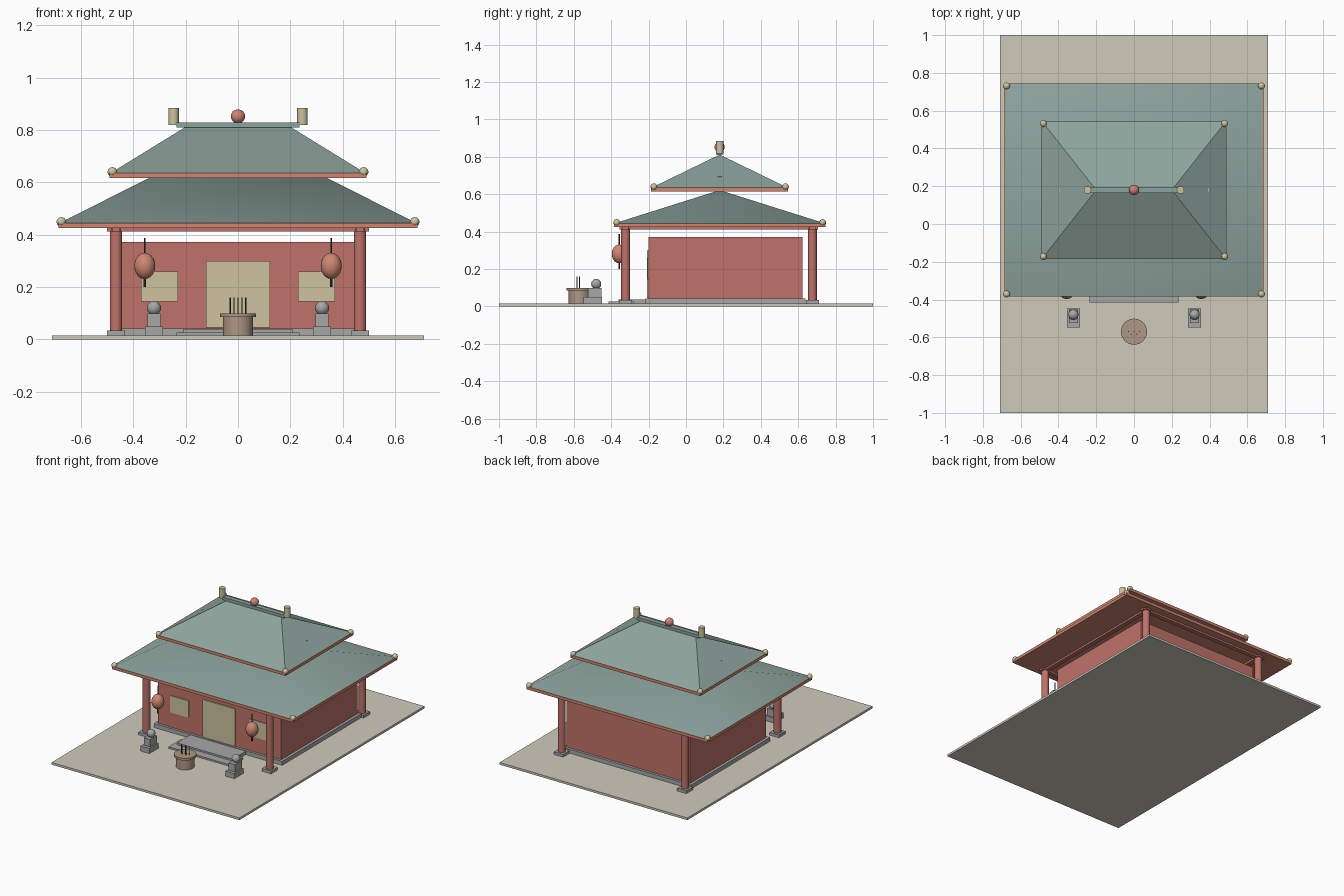
import bpy, bmesh, math

if "Cube" in bpy.data.objects:
    bpy.data.objects.remove(bpy.data.objects["Cube"])

CY = 0.18  # centre line of the building in y


def mat(name, r, g, b):
    m = bpy.data.materials.new(name)
    m.diffuse_color = (r, g, b, 1)
    m.use_nodes = True
    m.node_tree.nodes["Principled BSDF"].inputs["Base Color"].default_value = m.diffuse_color
    return m


RED = mat("red_paint", 0.52, 0.17, 0.14)
CORAL = mat("coral_trim", 0.62, 0.24, 0.17)
GREEN = mat("green_tile", 0.27, 0.37, 0.34)
CREAM = mat("cream", 0.62, 0.55, 0.35)
SAND = mat("sand", 0.63, 0.59, 0.50)
STONE = mat("stone", 0.38, 0.39, 0.38)
BRONZE = mat("bronze", 0.42, 0.31, 0.23)
DARK = mat("dark", 0.05, 0.05, 0.05)


def finish(o, name, m):
    o.name = name
    o.data.materials.append(m)
    return o


def smooth(o):
    bpy.ops.object.select_all(action='DESELECT')
    o.select_set(True)
    bpy.context.view_layer.objects.active = o
    bpy.ops.object.shade_smooth_by_angle(angle=math.radians(40))


def box(name, x0, x1, y0, y1, z0, z1, m):
    bpy.ops.mesh.primitive_cube_add(size=1, location=((x0 + x1) / 2, (y0 + y1) / 2, (z0 + z1) / 2))
    o = bpy.context.object
    o.scale = (x1 - x0, y1 - y0, z1 - z0)
    return finish(o, name, m)


def cyl(name, x, y, z0, z1, r, m, n=24):
    bpy.ops.mesh.primitive_cylinder_add(vertices=n, radius=r, depth=z1 - z0, location=(x, y, (z0 + z1) / 2))
    o = finish(bpy.context.object, name, m)
    smooth(o)
    return o


def ball(name, x, y, z, r, m, rz=None):
    bpy.ops.mesh.primitive_uv_sphere_add(segments=24, ring_count=14, radius=1, location=(x, y, z))
    o = bpy.context.object
    o.scale = (r, r, rz or r)
    finish(o, name, m)
    smooth(o)
    return o


def roof(tag, hx, hy, ridge, z0, z1):
    # hip roof on an eave slab, with ridge, ridge ends and corner knobs
    box(tag + "_eave", -hx, hx, CY - hy, CY + hy, z0 - 0.02, z0, CORAL)
    bm = bmesh.new()
    ex, ey = hx - 0.004, hy - 0.004
    b = [bm.verts.new((sx * ex, CY + sy * ey, z0)) for sx, sy in ((-1, -1), (1, -1), (1, 1), (-1, 1))]
    l, r = [bm.verts.new((s * ridge, CY, z1)) for s in (-1, 1)]
    for f in ((b[0], b[1], r, l), (b[1], b[2], r), (b[2], b[3], l, r), (b[3], b[0], l), b[::-1]):
        bm.faces.new(f)
    me = bpy.data.meshes.new(tag + "_tiles")
    bm.to_mesh(me)
    bm.free()
    o = bpy.data.objects.new(tag + "_tiles", me)
    bpy.context.collection.objects.link(o)
    finish(o, tag + "_tiles", GREEN)
    smooth(o)
    box(tag + "_ridge", -ridge - 0.035, ridge + 0.035, CY - 0.016, CY + 0.016, z1 - 0.003, z1 + 0.017, GREEN)
    for s in (-1, 1):
        cyl(tag + "_ridge_end", s * (ridge + 0.046), CY, z1 + 0.007, z1 + 0.072, 0.02, CREAM)
        for t in (-1, 1):
            ball(tag + "_corner_knob", s * (hx - 0.01), CY + t * (hy - 0.014), z0 + 0.004, 0.018, CREAM)
    ball(tag + "_pearl", 0, CY, z1 + 0.04, 0.027, CORAL)


# ground, platform and steps
box("ground_slab", -0.71, 0.71, -1, 1, 0, 0.015, SAND)
box("platform", -0.485, 0.485, -0.216, 0.64, 0.015, 0.042, STONE)
box("lower_step", -0.235, 0.235, -0.415, -0.28, 0.015, 0.026, STONE)
box("upper_step", -0.21, 0.21, -0.36, -0.216, 0.015, 0.038, STONE)

# hall walls, door, windows
box("hall_walls", -0.466, 0.466, -0.2, 0.623, 0.042, 0.372, RED)
box("door", -0.122, 0.122, -0.209, -0.198, 0.045, 0.30, CREAM)
for s in (-1, 1):
    box("window", s * 0.30 - 0.07, s * 0.30 + 0.07, -0.206, -0.198, 0.145, 0.26, CREAM)

# columns and beams
for y in (-0.323, 0.676):
    for s in (-1, 1):
        x = s * 0.466
        box("column_base", x - 0.035, x + 0.035, y - 0.035, y + 0.035, 0.015, 0.034, STONE)
        cyl("column", x, y, 0.034, 0.425, 0.0235, RED)
    box("cross_beam", -0.5, 0.5, y - 0.016, y + 0.016, 0.412, 0.43, RED)
for s in (-1, 1):
    box("side_beam", s * 0.466 - 0.016, s * 0.466 + 0.016, -0.355, 0.705, 0.412, 0.43, RED)

# two roof tiers
roof("lower_roof", 0.685, 0.565, 0.33, 0.445, 0.622)
roof("upper_roof", 0.49, 0.366, 0.2, 0.636, 0.812)

# lanterns and guardian statues
for s in (-1, 1):
    x, y = s * 0.356, -0.357
    ball("lantern", x, y, 0.281, 0.04, CORAL, 0.05)
    cyl("lantern_cord", x, y, 0.325, 0.388, 0.003, DARK, 8)
    cyl("lantern_tassel", x, y, 0.2, 0.235, 0.005, DARK, 8)
    x = s * 0.321
    box("statue_base", x - 0.034, x + 0.034, -0.547, -0.448, 0.015, 0.05, STONE)
    box("statue_body", x - 0.024, x + 0.024, -0.525, -0.452, 0.05, 0.1, STONE)
    ball("statue_head", x, -0.48, 0.12, 0.027, STONE)

# incense burner
cyl("burner_bowl", 0, -0.57, 0.015, 0.09, 0.057, BRONZE, 32)
cyl("burner_rim", 0, -0.57, 0.085, 0.1, 0.069, BRONZE, 32)
for i in range(-2, 3):
    cyl("incense_stick", i * 0.015, -0.57 - 0.013 * (i % 2), 0.095, 0.16, 0.0025, DARK, 8)
